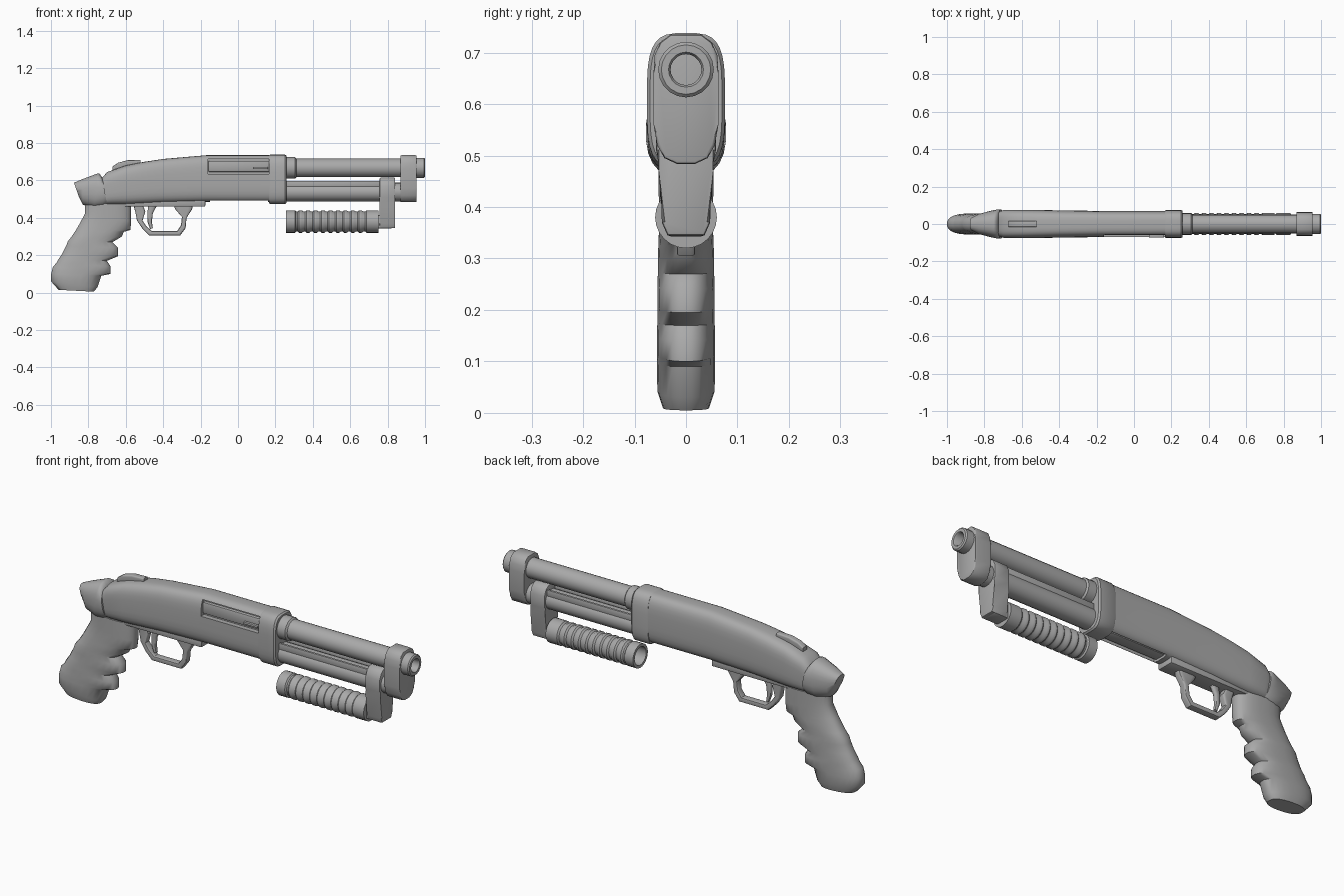
import bpy, bmesh
from math import sin, cos, pi, radians
from mathutils import Vector

default_cube = bpy.data.objects.get("Cube")
if default_cube:
    bpy.data.objects.remove(default_cube, do_unlink=True)

# One plain grey for the whole model
GREY = (0.4, 0.4, 0.4, 1.0)
metal = bpy.data.materials.new("plain grey")
metal.use_nodes = True
metal.diffuse_color = GREY
metal.node_tree.nodes["Principled BSDF"].inputs["Base Color"].default_value = GREY


def finish(name, bm, angle=35):
    """Turn a bmesh into a named, coloured, smooth-shaded object."""
    bmesh.ops.recalc_face_normals(bm, faces=bm.faces)
    mesh = bpy.data.meshes.new(name)
    bm.to_mesh(mesh)
    bm.free()
    obj = bpy.data.objects.new(name, mesh)
    bpy.context.collection.objects.link(obj)
    mesh.materials.append(metal)
    smooth(obj, angle)
    return obj


def smooth(obj, angle=35):
    bpy.ops.object.select_all(action="DESELECT")
    obj.select_set(True)
    bpy.context.view_layer.objects.active = obj
    bpy.ops.object.shade_smooth_by_angle(angle=radians(angle))


def bridge(bm, rings):
    """Skin consecutive closed rings of vertices."""
    for low, high in zip(rings, rings[1:]):
        for i in range(len(low)):
            j = (i + 1) % len(low)
            bm.faces.new((low[i], low[j], high[j], high[i]))


def loft(name, slices, power=2.5, sides=24, angle=35):
    """Skin rounded slices; each runs between two (x, z) points with a half width."""
    bm = bmesh.new()
    rings = []
    for ax, az, bx, bz, half in slices:
        a, b = Vector((ax, 0, az)), Vector((bx, 0, bz))
        mid, arm = (a + b) / 2, (b - a) / 2
        ring = []
        for i in range(sides):
            t = 2 * pi * (i + 0.5) / sides
            c, s = cos(t), sin(t)
            c = abs(c) ** (2 / power) * (1 if c > 0 else -1)
            s = abs(s) ** (2 / power) * (1 if s > 0 else -1)
            ring.append(bm.verts.new(mid + arm * c + Vector((0, half * s, 0))))
        rings.append(ring)
    bridge(bm, rings)
    bm.faces.new(rings[0])
    bm.faces.new(rings[-1])
    return finish(name, bm, angle)


def lathe(name, height, profile, sides=20):
    """Revolve (x, radius) points about a lengthwise axis at the given height."""
    bm = bmesh.new()
    rings = []
    for x, r in profile:
        rings.append([bm.verts.new((x, r * sin(2 * pi * i / sides),
                                    height + r * cos(2 * pi * i / sides)))
                      for i in range(sides)])
    bridge(bm, rings)
    bm.faces.new(rings[0])
    bm.faces.new(rings[-1])
    return finish(name, bm)


def block(name, xs, ys, zs, bevel=0.0):
    bm = bmesh.new()
    bmesh.ops.create_cube(bm, size=1)
    for v in bm.verts:
        v.co = Vector([(lo + hi) / 2 + c * (hi - lo)
                       for c, (lo, hi) in zip(v.co, (xs, ys, zs))])
    if bevel:
        bmesh.ops.bevel(bm, geom=bm.edges[:], offset=bevel, segments=2,
                        profile=0.5, affect="EDGES")
    return finish(name, bm)


def extrude(name, half_outline, x0, x1, bevel=0.006):
    """Mirror a (y, z) half outline and extrude it lengthwise."""
    outline = half_outline + [(-y, z) for y, z in reversed(half_outline)]
    bm = bmesh.new()
    rings = [[bm.verts.new((x, y, z)) for y, z in outline] for x in (x0, x1)]
    bridge(bm, rings)
    caps = [bm.faces.new(r) for r in rings]
    rim = {e for f in caps for e in f.edges}
    bmesh.ops.bevel(bm, geom=list(rim), offset=bevel, segments=2,
                    profile=0.5, affect="EDGES")
    return finish(name, bm)


def cut(target, cutter):
    mod = target.modifiers.new("cut", "BOOLEAN")
    mod.operation = "DIFFERENCE"
    mod.solver = "EXACT"
    mod.object = cutter
    bpy.ops.object.select_all(action="DESELECT")
    bpy.context.view_layer.objects.active = target
    target.select_set(True)
    bpy.ops.object.modifier_apply(modifier=mod.name)
    bpy.data.objects.remove(cutter, do_unlink=True)


# Receiver body with side port and loading port
receiver = loft("receiver", [
    (-.70, .47, -.73, .61, .068), (-.68, .47, -.70, .645, .075),
    (-.6, .47, -.6, .68, .076), (-.5, .475, -.5, .70, .075),
    (-.4, .48, -.4, .715, .073), (-.17, .485, -.17, .735, .07),
    (.18, .485, .18, .735, .07)], power=3.6, sides=32)
cut(receiver, block("port_cutter", (-.16, .17), (-.2, -.045), (.635, .715)))
cut(receiver, block("loading_cutter", (-.15, .16), (-.042, .042), (.4, .515)))
smooth(receiver)
loft("receiver_front_band", [
    (.165, .478, .165, .735, .072), (.172, .474, .172, .738, .076),
    (.252, .474, .252, .738, .076), (.26, .48, .26, .732, .07)],
    power=3.6, sides=32)
block("bolt", (-.16, .17), (-.06, -.03), (.645, .705), .008)
block("extractor", (.08, .16), (-.072, -.05), (.66, .672), .003)
block("shell_lifter", (-.15, .15), (-.03, .03), (.495, .52), .004)
loft("safety_slide", [
    (-.67, .65, -.67, .675, .016), (-.64, .66, -.64, .695, .017),
    (-.59, .67, -.59, .708, .017), (-.52, .68, -.52, .71, .016)], power=5)

# Trigger group
block("trigger_plate", (-.70, -.175), (-.045, .045), (.46, .5), .006)
loft("trigger_guard", [
    (-.56, .47, -.51, .47, .02), (-.55, .435, -.495, .435, .018),
    (-.54, .385, -.51, .385, .018), (-.51, .34, -.49, .355, .018),
    (-.475, .305, -.46, .33, .018), (-.31, .305, -.325, .33, .018),
    (-.28, .345, -.305, .36, .018), (-.275, .40, -.30, .405, .018),
    (-.245, .445, -.335, .445, .02), (-.24, .47, -.345, .47, .02)],
    power=5, sides=16)
loft("trigger", [
    (-.48, .47, -.43, .47, .012), (-.485, .425, -.455, .425, .012),
    (-.485, .38, -.46, .38, .011), (-.47, .34, -.455, .345, .009)], sides=12)

# Pistol grip with finger grooves and its rear cap
loft("pistol_grip", [
    (-.96, .015, -.77, .005, .045), (-1.0, .06, -.75, .03, .056),
    (-1.0, .10, -.73, .09, .057), (-.99, .14, -.68, .10, .057),
    (-.97, .16, -.68, .14, .057), (-.96, .18, -.70, .17, .056),
    (-.94, .21, -.64, .195, .056), (-.92, .25, -.64, .24, .056),
    (-.91, .275, -.67, .27, .055), (-.89, .30, -.62, .30, .055),
    (-.87, .33, -.61, .325, .054), (-.85, .365, -.575, .335, .053),
    (-.82, .42, -.57, .38, .053), (-.82, .48, -.57, .47, .054)], angle=50)
loft("grip_cap", [
    (-.85, .51, -.877, .588, .035), (-.83, .47, -.83, .608, .054),
    (-.77, .45, -.75, .638, .072), (-.72, .455, -.74, .636, .078),
    (-.70, .47, -.725, .615, .078)], angle=50)

# Barrel, magazine tube and action bars
lathe("barrel", .667, [
    (.25, .058), (.305, .058), (.312, .05), (.95, .05), (.95, .054),
    (.994, .054), (1, .048), (1, .034), (.994, .03), (.85, .03)])
lathe("magazine_tube", .538, [(.25, .05), (.88, .05)])
for side, label in ((1, "left"), (-1, "right")):
    y = side * .034
    block(label + "_action_bar", (.25, .78), (y - .006, y + .006), (.565, .598), .002)

# Clamp joining barrel and magazine tube
extrude("front_clamp", [
    (.03, .735), (.05, .72), (.061, .695), (.063, .66), (.063, .56),
    (.056, .52), (.042, .495), (.018, .484)], .868, .955)

# Bracket, lower mount and ribbed fore grip
extrude("grip_bracket", [
    (.025, .615), (.045, .60), (.058, .57), (.058, .51), (.047, .47),
    (.047, .37), (.036, .345)], .757, .84)
block("bracket_foot", (.72, .825), (-.038, .038), (.343, .415), .008)
ribs = [(.37, .01), (.37, .046), (.257, .046), (.257, .06), (.305, .06)]
for i in range(10):
    x = .305 + i * .04
    ribs += [(x + .006, .053), (x + .014, .053), (x + .022, .06), (x + .036, .06)]
lathe("ribbed_fore_grip", .38, ribs + [(.75, .06), (.75, .01)], 24)
